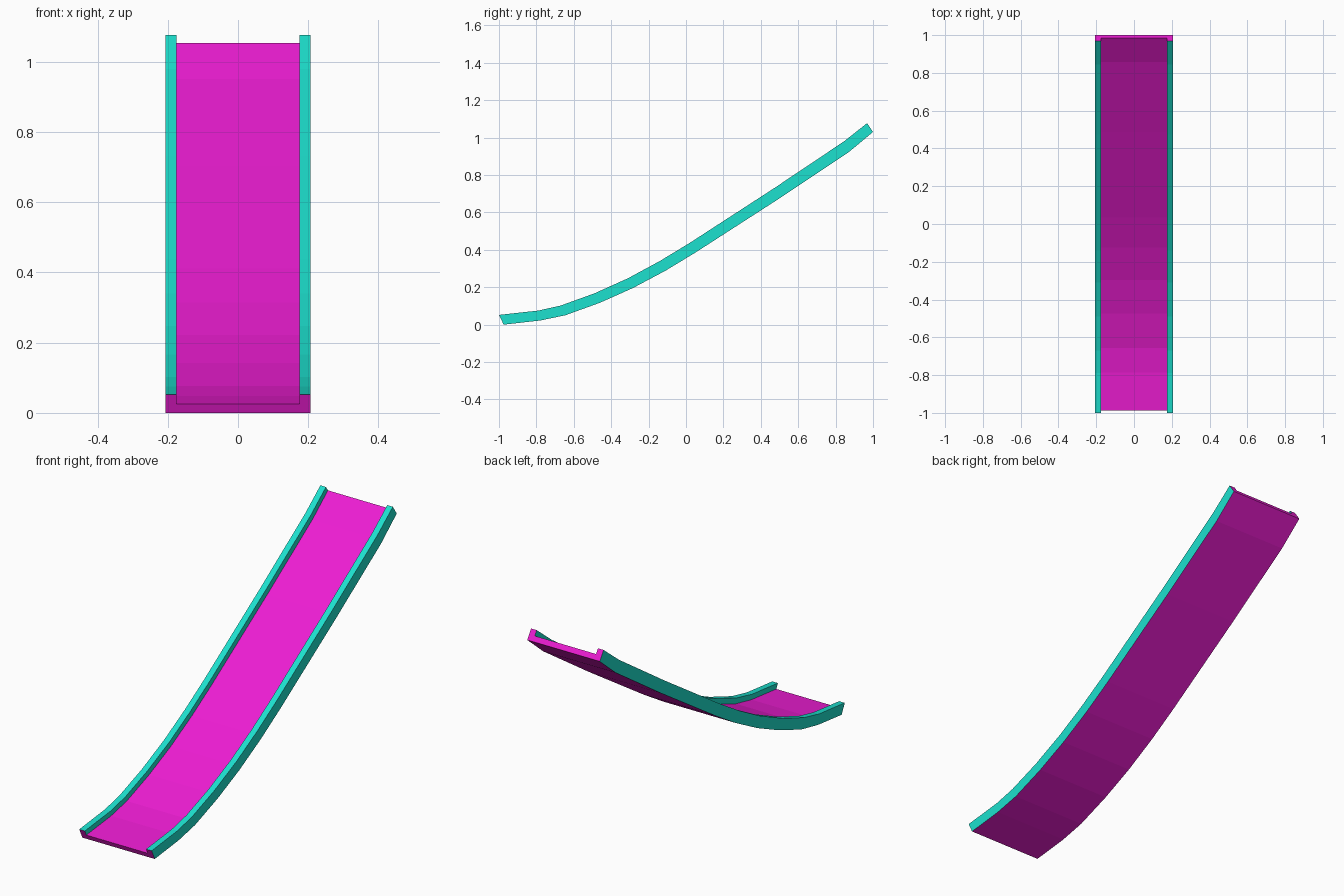
import bpy, bmesh

if "Cube" in bpy.data.objects:
    bpy.data.objects.remove(bpy.data.objects["Cube"])

# side outline: underside and rail-top lines as (y, z), matching stations
UNDER = [(-.975, 0), (-.78, .022), (-.645, .05), (-.46, .117), (-.285, .195), (-.11, .288),
         (.05, .385), (.5, .675), (.87, .922), (1.0, 1.03)]
TOP = [(-1.0, .052), (-.79, .075), (-.67, .102), (-.49, .167), (-.31, .248), (-.14, .34),
       (.02, .437), (.475, .732), (.845, .98), (.968, 1.077)]
OUT, INN = .207, .175

# U-shaped section: (x, height fraction), and whether each edge is rail coloured
SECTION = [(-OUT, 0), (OUT, 0), (OUT, 1), (INN, 1), (INN, .5), (-INN, .5), (-INN, 1), (-OUT, 1)]
RAIL = [0, 1, 1, 1, 0, 1, 1, 1]


def material(name, color):
    m = bpy.data.materials.new(name)
    m.diffuse_color = color
    m.use_nodes = True
    m.node_tree.nodes["Principled BSDF"].inputs["Base Color"].default_value = m.diffuse_color
    return m


# sweep the section along the slope
bm = bmesh.new()
rings = []
for (y0, z0), (y1, z1) in zip(UNDER, TOP):
    rings.append([bm.verts.new((x, y0 + (y1 - y0) * t, z0 + (z1 - z0) * t)) for x, t in SECTION])
for a, b in zip(rings, rings[1:]):
    for i in range(8):
        j = (i + 1) % 8
        bm.faces.new((a[i], a[j], b[j], b[i])).material_index = RAIL[i]

# end caps: floor strip plus the two rail ends
for r in (rings[0], rings[-1]):
    bm.faces.new(r)
bmesh.ops.recalc_face_normals(bm, faces=bm.faces)

mesh = bpy.data.meshes.new("slide_chute")
bm.to_mesh(mesh)
bm.free()
mesh.materials.append(material("magenta", (.85, .012, .65, 1)))
mesh.materials.append(material("teal", (.012, .75, .62, 1)))
bpy.context.collection.objects.link(bpy.data.objects.new("slide_chute", mesh))
